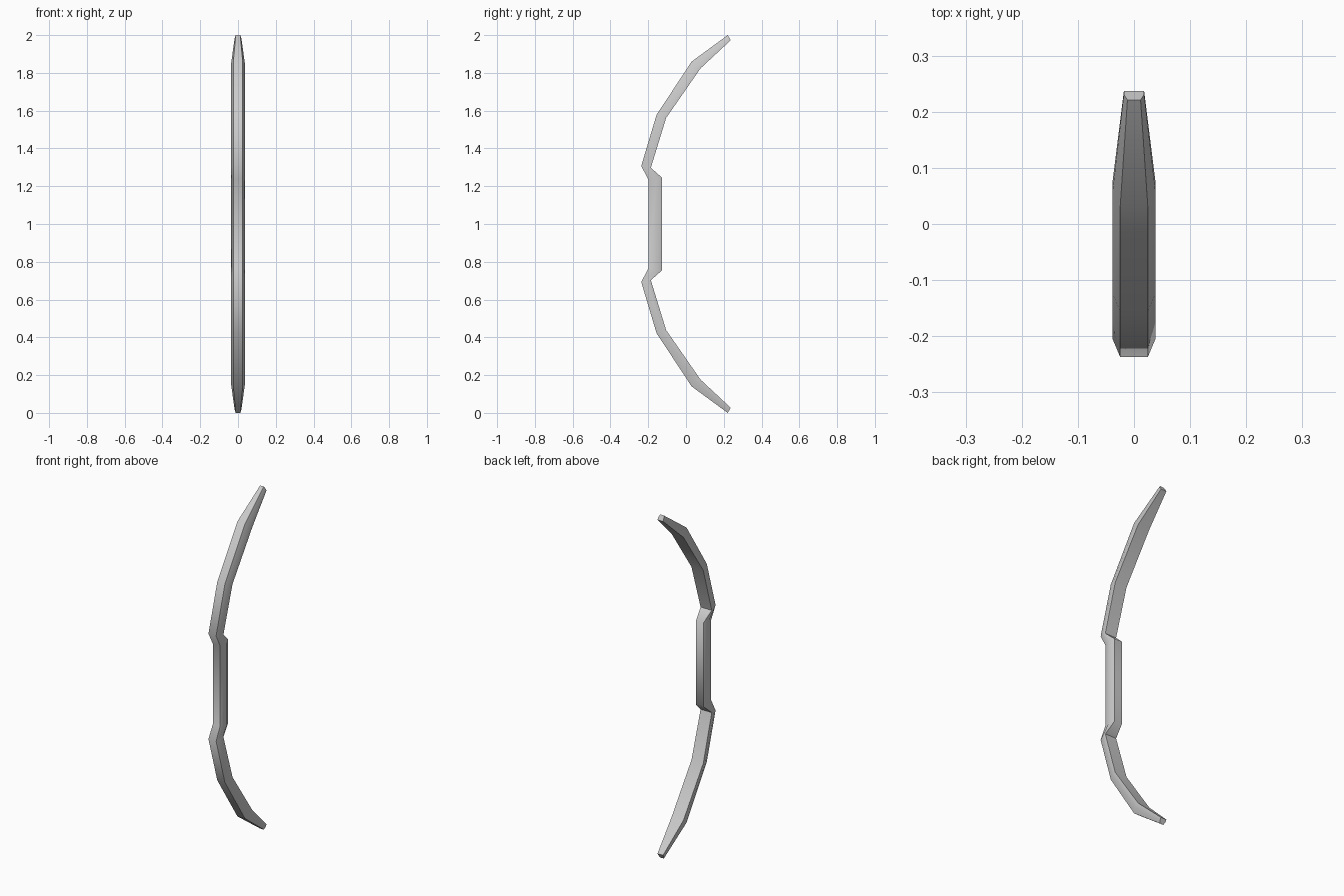
import bpy, bmesh
from math import radians

if "Cube" in bpy.data.objects:
    bpy.data.objects.remove(bpy.data.objects["Cube"])

# Upper-half sections: outer (y, z), inner (y, z), half width, inner-face width ratio
SECTIONS = [
    (-0.199, 1.235, -0.127, 1.245, 0.036, 0.68),   # grip end
    (-0.237, 1.307, -0.186, 1.298, 0.038, 0.95),   # shoulder
    (-0.156, 1.578, -0.105, 1.562, 0.038, 1.0),    # mid limb
    (0.030, 1.860, 0.077, 1.824, 0.038, 1.0),      # outer limb
    (0.221, 2.000, 0.237, 1.973, 0.018, 1.0),      # tip
]


def ring(bm, section, side):
    """Six-sided cross-section with a narrower outer face."""
    oy, oz, iy, iz, w, k = section
    half = [(0.65 * w, 0.0), (w, 0.62), (k * w, 1.0)]
    outline = half + [(-x, t) for x, t in reversed(half)]
    verts = []
    for x, t in outline:
        y = oy + (iy - oy) * t
        z = oz + (iz - oz) * t
        verts.append(bm.verts.new((x, y, z if side > 0 else 2 - z)))
    return verts


# Bow body: lower limb, grip and upper limb as one sweep
bm = bmesh.new()
rings = [ring(bm, s, -1) for s in reversed(SECTIONS)]
rings += [ring(bm, s, 1) for s in SECTIONS]
for a, b in zip(rings, rings[1:]):
    for i in range(6):
        j = (i + 1) % 6
        bm.faces.new((a[i], a[j], b[j], b[i]))
bm.faces.new(rings[0])
bm.faces.new(rings[-1])
bmesh.ops.recalc_face_normals(bm, faces=bm.faces)

mesh = bpy.data.meshes.new("bow_body")
bm.to_mesh(mesh)
bm.free()
bow = bpy.data.objects.new("bow_body", mesh)
bpy.context.collection.objects.link(bow)

# Smooth shading with crisp tips
bpy.context.view_layer.objects.active = bow
bow.select_set(True)
bpy.ops.object.shade_smooth_by_angle(angle=radians(62))
